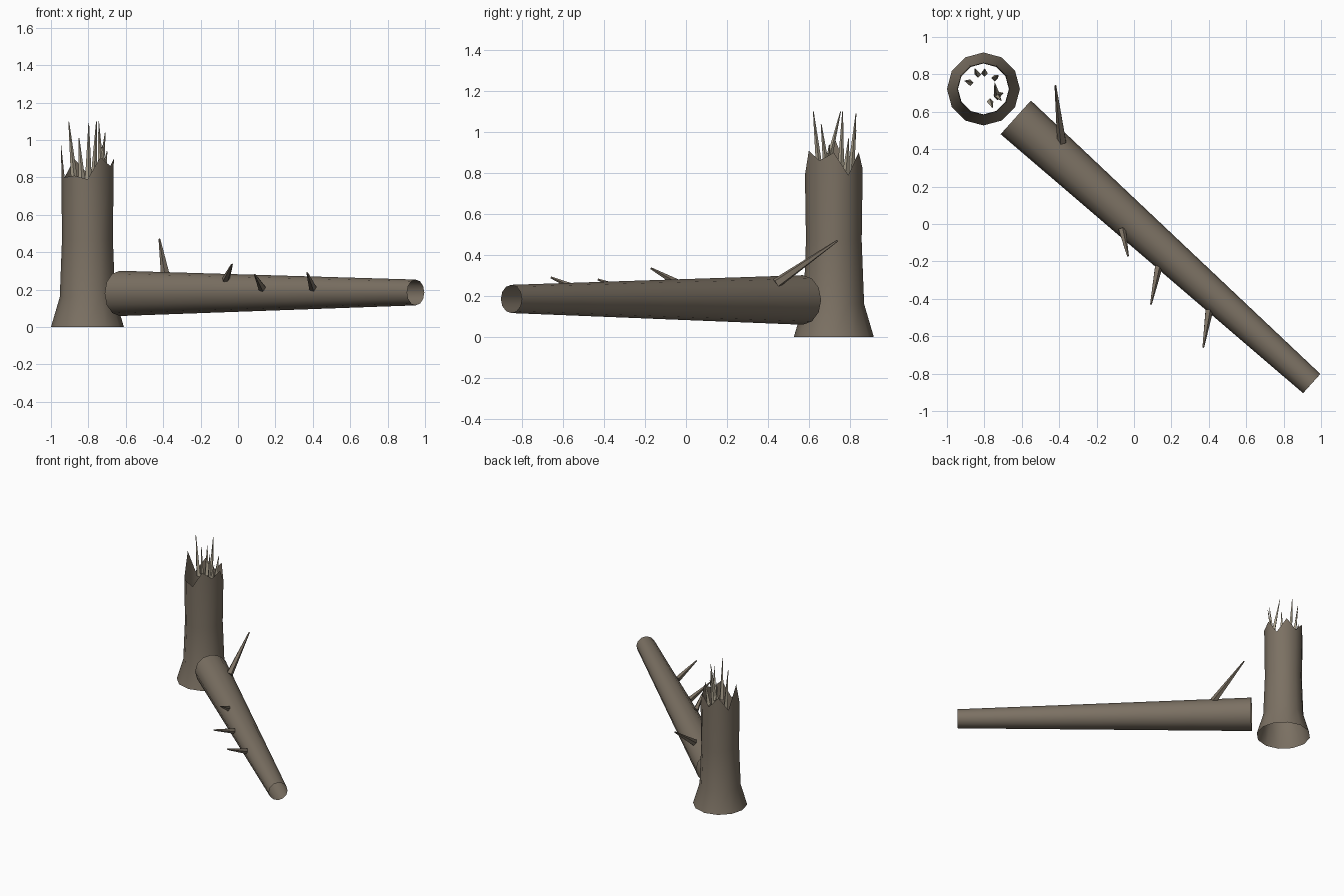
import bpy, bmesh, math
from mathutils import Vector

if "Cube" in bpy.data.objects:
    bpy.data.objects.remove(bpy.data.objects["Cube"])


def material(name, color):
    m = bpy.data.materials.new(name)
    m.diffuse_color = (*color, 1)
    m.use_nodes = True
    m.node_tree.nodes["Principled BSDF"].inputs["Base Color"].default_value = m.diffuse_color
    return m


bark = material("bark", (0.20, 0.165, 0.125))
raw_wood = material("raw_wood", (0.42, 0.37, 0.28))


def loft(name, rings, mat, cap=False, angle=50):
    """Skin a list of vertex rings with quads, optionally capping both ends."""
    bm = bmesh.new()
    loops = [[bm.verts.new(p) for p in ring] for ring in rings]
    for a, b in zip(loops, loops[1:]):
        n = len(a)
        for i in range(n):
            j = (i + 1) % n
            bm.faces.new((a[i], a[j], b[j], b[i]))
    if cap:
        bm.faces.new(loops[0][::-1])
        bm.faces.new(loops[-1])
    mesh = bpy.data.meshes.new(name)
    bm.to_mesh(mesh)
    bm.free()
    mesh.materials.append(mat)
    ob = bpy.data.objects.new(name, mesh)
    bpy.context.collection.objects.link(ob)
    bpy.ops.object.select_all(action='DESELECT')
    ob.select_set(True)
    bpy.context.view_layer.objects.active = ob
    bpy.ops.object.shade_smooth_by_angle(angle=math.radians(angle))
    return ob


def taper(name, start, end, r0, r1, sides, mat, steps=1, cap=False):
    """Tapered round rod between two points."""
    start, end = Vector(start), Vector(end)
    axis = (end - start).normalized()
    ref = Vector((0, 0, 1)) if abs(axis.z) < 0.9 else Vector((1, 0, 0))
    u = ref.cross(axis).normalized()
    v = axis.cross(u)
    rings = []
    for k in range(steps + 1):
        t = k / steps
        c, r = start.lerp(end, t), r0 + (r1 - r0) * t
        angles = [2 * math.pi * i / sides for i in range(sides)]
        rings.append([c + r * (math.cos(a) * u + math.sin(a) * v) for a in angles])
    return loft(name, rings, mat, cap)


# Stump: flared open shell with a jagged broken rim
CX, CY = -0.805, 0.722
rim = [0.90, 0.79, 0.90, 0.82, 0.90, 0.80, 0.98, 0.80, 0.81, 0.79, 0.91, 0.86]


def stump_ring(radius, heights):
    return [(CX + radius * math.cos(math.pi * i / 6),
             CY + radius * math.sin(math.pi * i / 6), z) for i, z in enumerate(heights)]


loft("stump", [stump_ring(0.195, [0] * 12), stump_ring(0.148, [0.16] * 12),
               stump_ring(0.136, [0.47] * 12), stump_ring(0.141, rim)], bark)

# Splinters standing inside the broken top: base x, y, then tip
splinters = [
    ((-0.875, 0.755), (-0.905, 0.765, 1.10)),
    ((-0.835, 0.80), (-0.85, 0.83, 1.01)),
    ((-0.80, 0.805), (-0.798, 0.83, 1.09)),
    ((-0.745, 0.78), (-0.725, 0.795, 0.97)),
    ((-0.735, 0.69), (-0.71, 0.66, 1.04)),
    ((-0.725, 0.69), (-0.70, 0.70, 0.94)),
    ((-0.77, 0.655), (-0.757, 0.622, 1.10)),
    ((-0.73, 0.68), (-0.745, 0.755, 1.10)),
]
for base, tip in splinters:
    taper("splinter", (*base, 0.79), tip, 0.018, 0.002, 4, raw_wood, cap=True)

# Fallen trunk: open tapered tube
taper("fallen_trunk", (-0.632, 0.57, 0.18), (0.95, -0.853, 0.185),
      0.121, 0.069, 12, bark, steps=5)

# Broken branch stubs on the trunk
branches = [
    ((-0.385, 0.44, 0.26), (-0.42, 0.74, 0.47), 0.026),
    ((-0.065, -0.03, 0.255), (-0.032, -0.172, 0.335), 0.021),
    ((0.13, -0.23, 0.208), (0.09, -0.43, 0.28), 0.022),
    ((0.40, -0.465, 0.21), (0.37, -0.66, 0.29), 0.022),
]
for base, tip, r in branches:
    taper("branch_stub", base, tip, r, 0.005, 5, bark, cap=True)
